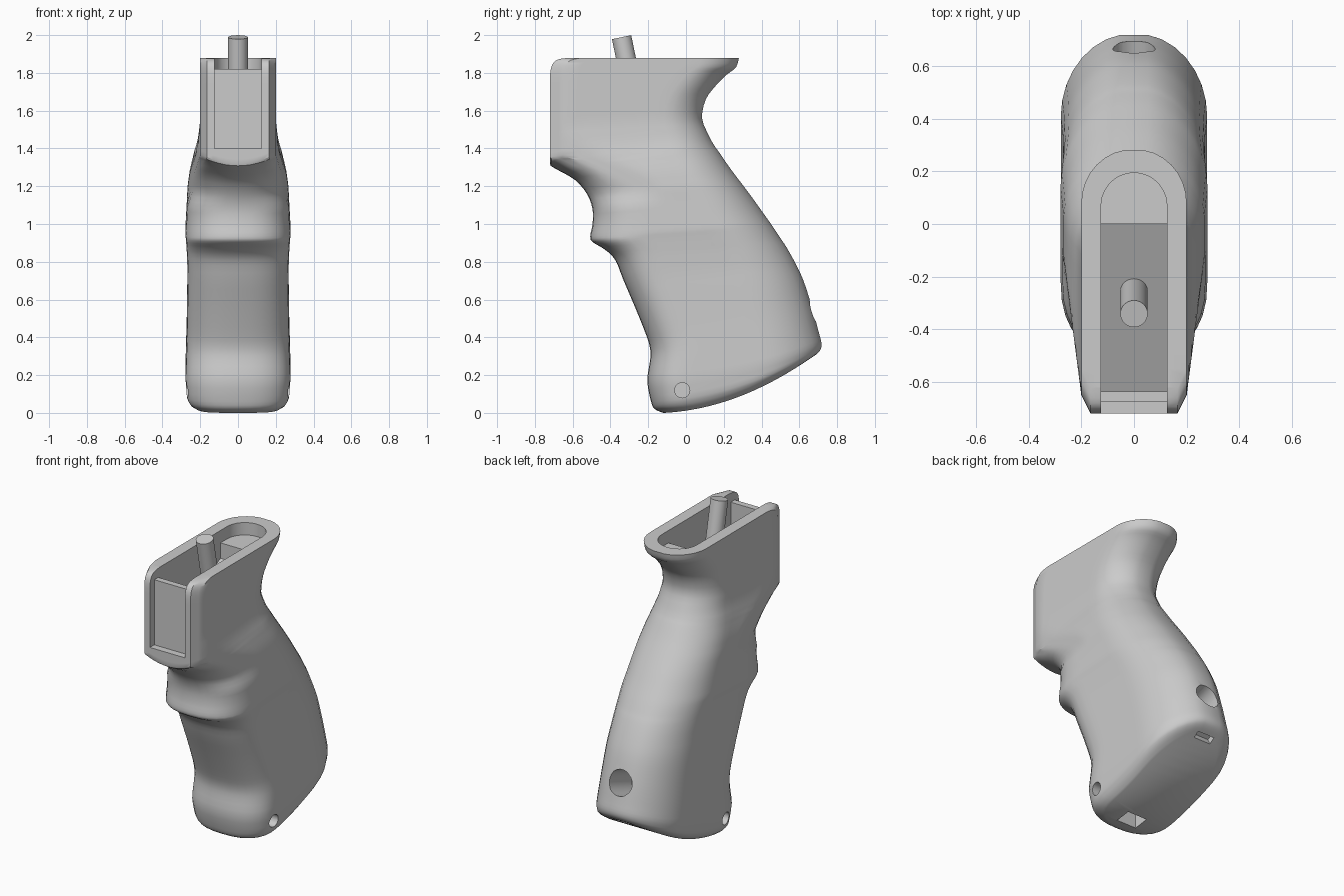
import bpy, bmesh, math
from mathutils import Vector

cube = bpy.data.objects.get("Cube")
if cube:
    bpy.data.objects.remove(cube, do_unlink=True)

grey = bpy.data.materials.new("mid grey")
grey.use_nodes = True
GREY = (0.6, 0.6, 0.6, 1)
grey.diffuse_color = GREY
grey.node_tree.nodes["Principled BSDF"].inputs["Base Color"].default_value = GREY

# Paired profile keys, bottom to top: front y, front z, back y, back z
KEYS = [
    (-.12, 0, .66, .29), (-.165, .02, .69, .31), (-.185, .06, .712, .335),
    (-.205, .17, .717, .37), (-.19, .28, .702, .43), (-.19, .34, .684, .5),
    (-.21, .41, .664, .57), (-.27, .56, .622, .7), (-.33, .7, .575, .8),
    (-.375, .81, .53, .88), (-.43, .865, .503, .92), (-.495, .905, .477, .96),
    (-.507, .935, .45, 1), (-.495, 1, .4, 1.07), (-.495, 1.08, .35, 1.14),
    (-.525, 1.16, .29, 1.22), (-.59, 1.235, .23, 1.3), (-.695, 1.295, .175, 1.38),
    (-.72, 1.32, .15, 1.415), (-.72, 1.41, .12, 1.47), (-.72, 1.52, .085, 1.56),
    (-.72, 1.66, .105, 1.66), (-.72, 1.78, .16, 1.735), (-.71, 1.84, .215, 1.79),
    (-.68, 1.87, .265, 1.83), (-.62, 1.88, .28, 1.88)]
# Half width, front and back rounding depth by key number
WIDTHS = [(0, .215), (1, .25), (2, .27), (3, .278), (8, .267), (12, .279),
          (15, .267), (16, .256), (17, .238), (18, .23), (19, .212), (20, .2), (25, .2)]
FRONTS = [(0, .2), (9, .22), (12, .3), (15, .26), (17, .12), (18, .07), (25, .07)]
BACKS = [(0, .31), (12, .31), (20, .2), (25, .2)]
BOWS = [(0, .063), (2, .06), (7, 0), (25, 0)]
ARCHES = [(0, 0), (15, 0), (17, .05), (18.3, .05), (20, 0), (25, 0)]
CORNER, SIDE, SUB = 8, 8, 3


def lerp_table(table, t):
    for (a, u), (b, v) in zip(table, table[1:]):
        if t <= b:
            return u + (v - u) * (t - a) / (b - a)
    return table[-1][1]


def smooth_key(t):
    """Catmull-Rom interpolation through the profile keys."""
    last = len(KEYS) - 1
    i = min(int(t), last - 1)
    f = t - i
    p0, p1, p2, p3 = (KEYS[max(0, min(last, i + k))] for k in (-1, 0, 1, 2))
    return [0.5 * (2 * b + (c - a) * f + (2 * a - 5 * b + 4 * c - d) * f * f
                   + (3 * b - a - 3 * c + d) * f ** 3)
            for a, b, c, d in zip(p0, p1, p2, p3)]


def half_ring(t):
    """Half outline from the front centre to the back centre."""
    fy, fz, by, bz = smooth_key(t)
    fy = max(fy, -.72)
    w, front, back, bow, arch = (lerp_table(table, t) for table in
                                 (WIDTHS, FRONTS, BACKS, BOWS, ARCHES))
    box = max(0, min(1, (t - 16) / 2))
    taper = max(0, min(1, t - 14))
    plan = []
    for k in range(CORNER + 1):
        a = k / CORNER * math.pi / 2
        rx, ry = math.sin(a) ** .82, 1 - max(0, math.cos(a)) ** .82
        c = max(0, (k - 5) / (CORNER - 5))
        cx = .825 * min(k, 5) / 5 + .175 * c
        plan.append((rx + (cx - rx) * box, fy + front * (ry + (c - ry) * box)))
    for k in range(1, SIDE):
        plan.append((1, fy + front + (by - back - fy - front) * k / SIDE))
    for k in range(CORNER + 1):
        a = k / CORNER * math.pi / 2
        plan.append((math.cos(a), by - back + back * min(1, math.sin(a) / .975)))
    pts = []
    for x, y in plan:
        q = (y - fy) / (by - fy)
        z = fz + (bz - fz) * q - bow * 4 * q * (1 - q)
        z += arch * x * x * max(0, 1 - (y - fy) / .3)
        wide = w + (min(w, max(.2, .2 + .13 * (y + .65))) - w) * taper
        pts.append((x * wide, y, max(0, min(1.88, z))))
    return pts


def finish(bm, name):
    bmesh.ops.recalc_face_normals(bm, faces=bm.faces)
    mesh = bpy.data.meshes.new(name)
    bm.to_mesh(mesh)
    bm.free()
    mesh.materials.append(grey)
    ob = bpy.data.objects.new(name, mesh)
    bpy.context.collection.objects.link(ob)
    return ob


def rod(name, start, end, radius, sides=32):
    start, end = Vector(start), Vector(end)
    axis = end - start
    bm = bmesh.new()
    bmesh.ops.create_cone(bm, cap_ends=True, segments=sides, radius1=radius,
                          radius2=radius, depth=axis.length)
    bm.transform(axis.to_track_quat('Z', 'Y').to_matrix().to_4x4())
    bmesh.ops.translate(bm, verts=bm.verts, vec=(start + end) / 2)
    return finish(bm, name)


def prism(name, profile, half):
    """Side profile (y, z) extruded across x."""
    bm = bmesh.new()
    face = bm.faces.new([bm.verts.new((-half, y, z)) for y, z in profile])
    ext = bmesh.ops.extrude_face_region(bm, geom=[face])
    moved = [v for v in ext["geom"] if isinstance(v, bmesh.types.BMVert)]
    bmesh.ops.translate(bm, verts=moved, vec=(2 * half, 0, 0))
    return finish(bm, name)


def select(ob):
    bpy.ops.object.select_all(action='DESELECT')
    ob.select_set(True)
    bpy.context.view_layer.objects.active = ob


# Grip body: lofted outlines with strip caps
bm = bmesh.new()
rings = []
for step in range((len(KEYS) - 1) * SUB + 1):
    half = half_ring(step / SUB)
    half[0] = (0, *half[0][1:])
    half[-1] = (0, *half[-1][1:])
    mirrored = [(-x, y, z) for x, y, z in half[-2:0:-1]]
    rings.append([bm.verts.new(p) for p in half + mirrored])
n = len(rings[0])
for lo, hi in zip(rings, rings[1:]):
    for i in range(n):
        j = (i + 1) % n
        bm.faces.new((lo[i], lo[j], hi[j], hi[i]))
for ring in (rings[0], rings[-1]):
    for i in range(n // 2):
        corners = [ring[i], ring[i + 1], ring[n - i - 1], ring[(n - i) % n]]
        bm.faces.new(list(dict.fromkeys(corners)))
grip = finish(bm, "grip_body")

# Openings: top channel with front panel, rounded ledge, holes and base slots
cutters = [
    prism("channel_cutter", [(-.8, 2), (-.8, 1.4), (-.675, 1.4), (-.675, 1.82),
                             (-.635, 1.82), (-.635, 1.4), (0, 1.7), (0, 1.8),
                             (.07, 1.8), (.07, 2)], .125),
    rod("ledge_cutter", (0, .069, 1.8), (0, .069, 2), .1249, 48),
    rod("back_hole_cutter", (0, .44, .46), (0, .76, .572), .08),
    prism("front_slot_cutter", [(-.07, -.1), (-.07, .1), (.03, .03), (.03, -.1)], .07),
    prism("rear_slot_cutter", [(.6, .3), (.64, .32), (.69, .22), (.65, .2)], .06),
]
for side in (-1, 1):
    cutters.append(rod("pin_hole_cutter", (side * .2, -.02, .12), (side * .4, -.02, .12), .04))
for cutter in cutters:
    select(grip)
    mod = grip.modifiers.new("cut", 'BOOLEAN')
    mod.operation, mod.solver, mod.object = 'DIFFERENCE', 'EXACT', cutter
    bpy.ops.object.modifier_apply(modifier=mod.name)
    bpy.data.objects.remove(cutter, do_unlink=True)

# Mounting screw leaning forward out of the channel
screw = rod("mounting_screw", (0, -.25, 1.55), (0, -.341, 1.989), .052)

for ob in (grip, screw):
    select(ob)
    bpy.ops.object.shade_smooth_by_angle(angle=math.radians(32))
